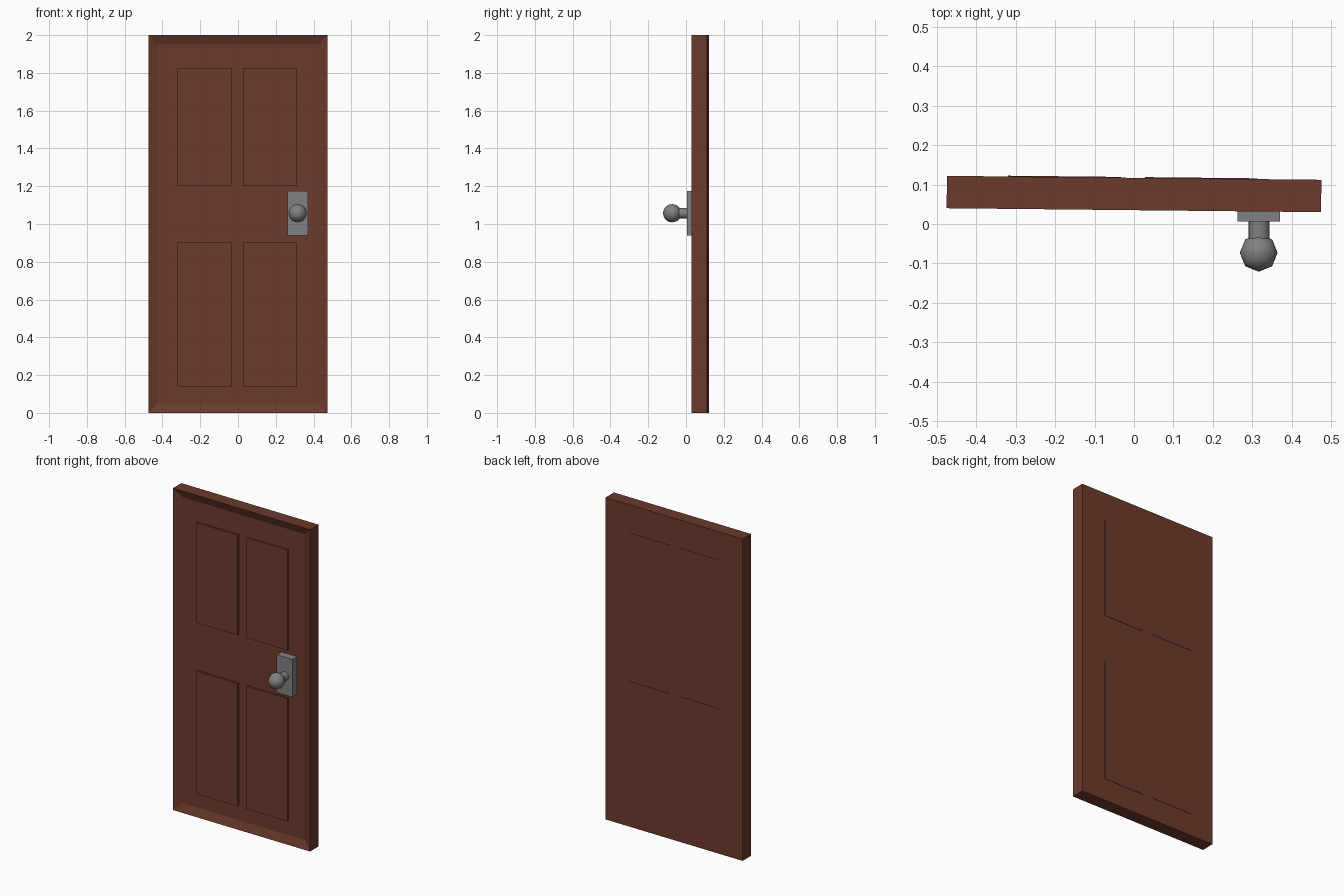
import bpy, bmesh, math
from mathutils import Matrix

if "Cube" in bpy.data.objects:
    bpy.data.objects.remove(bpy.data.objects["Cube"])

TILT = Matrix.Translation((0, 0.076, 0)) @ Matrix.Rotation(-0.0105, 4, 'Z')


def material(name, rgb):
    m = bpy.data.materials.new(name)
    m.diffuse_color = (*rgb, 1)
    m.use_nodes = True
    m.node_tree.nodes["Principled BSDF"].inputs["Base Color"].default_value = m.diffuse_color
    return m


wood = material("wood", (0.15, 0.042, 0.025))
metal = material("metal", (0.22, 0.22, 0.22))


def finish(name, bm, mat, matrix=Matrix.Identity(4)):
    bm.transform(matrix)
    bm.normal_update()
    me = bpy.data.meshes.new(name)
    bm.to_mesh(me)
    bm.free()
    me.materials.append(mat)
    ob = bpy.data.objects.new(name, me)
    bpy.context.collection.objects.link(ob)
    return ob


def box(x0, x1, y0, y1, z0, z1):
    bm = bmesh.new()
    bmesh.ops.create_cube(bm, size=1)
    bm.transform(Matrix.Translation(((x0 + x1) / 2, (y0 + y1) / 2, (z0 + z1) / 2))
                 @ Matrix.Diagonal((x1 - x0, y1 - y0, z1 - z0, 1)))
    return bm


# Door slab with a sloped border leading into the recessed front face
bm = box(-0.4745, 0.4745, -0.041, 0.041, 0, 2)
bm.normal_update()
front = min(bm.faces, key=lambda f: f.calc_center_median().y)
bmesh.ops.inset_region(bm, faces=[front], thickness=0.07, depth=-0.02)
finish("door_slab", bm, wood, TILT)

# Four raised panels, showing slightly on the back as well
for row, z0, z1 in (("lower", 0.14, 0.903), ("upper", 1.203, 1.825)):
    for side, x0, x1 in (("left", -0.32, -0.033), ("right", 0.027, 0.312)):
        finish(f"{row}_{side}_panel", box(x0, x1, -0.033, 0.043, z0, z1), wood, TILT)

# Lock plate
finish("lock_plate", box(0.262, 0.37, 0.006, 0.06, 0.94, 1.175), metal)

# Knob stem
bm = bmesh.new()
bmesh.ops.create_cone(bm, cap_ends=True, segments=16, radius1=0.027, radius2=0.027, depth=0.06)
stem = finish("knob_stem", bm, metal,
              Matrix.Translation((0.317, -0.02, 1.057)) @ Matrix.Rotation(math.pi / 2, 4, 'X'))
bpy.context.view_layer.objects.active = stem
stem.select_set(True)
bpy.ops.object.shade_smooth_by_angle()

# Knob, eight sided seen from above
bm = bmesh.new()
bmesh.ops.create_uvsphere(bm, u_segments=8, v_segments=16, radius=0.048)
for f in bm.faces:
    f.smooth = True
finish("knob", bm, metal, Matrix.Translation((0.316, -0.073, 1.057)))
